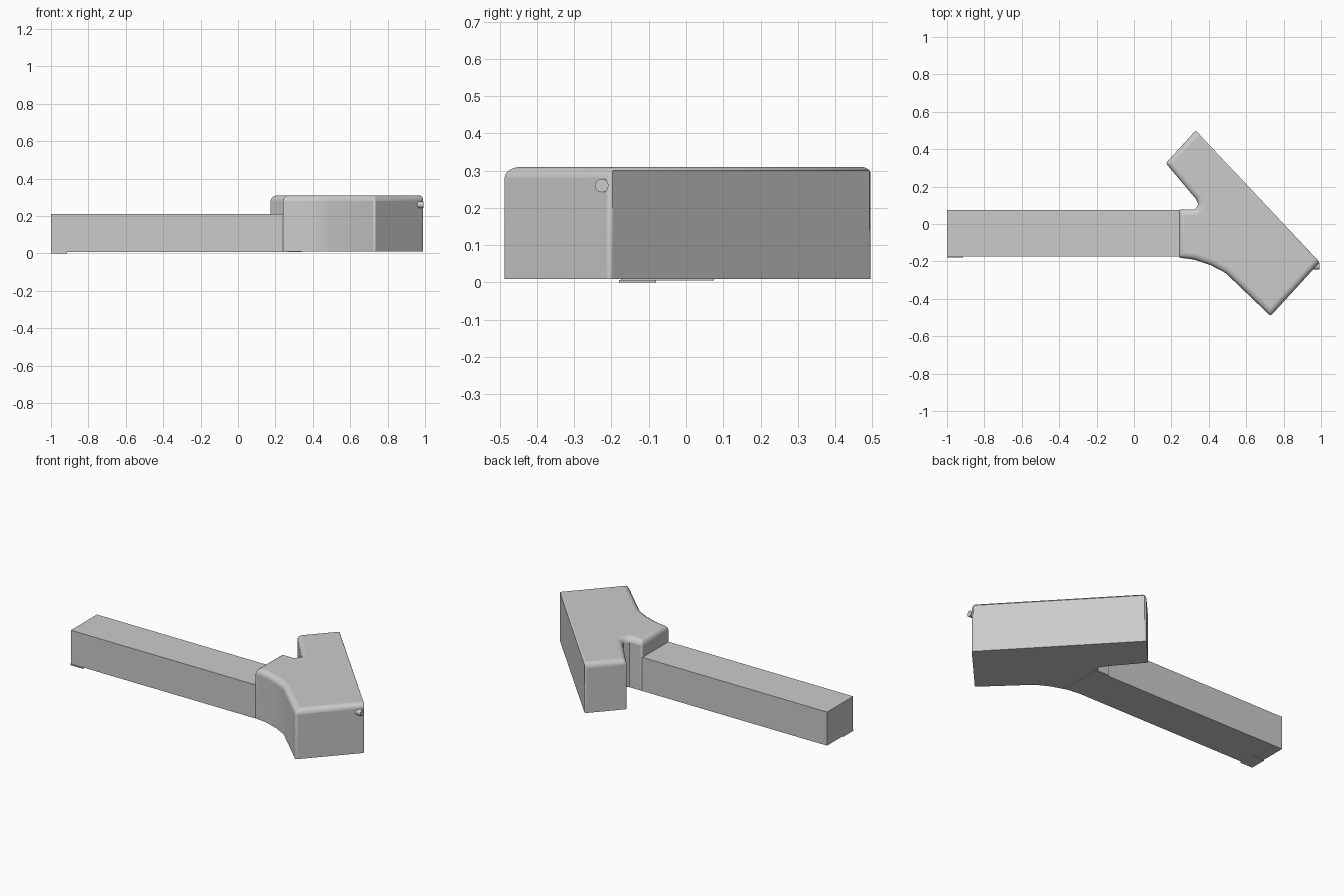
import bpy, bmesh
from mathutils import Vector

if "Cube" in bpy.data.objects:
    bpy.data.objects.remove(bpy.data.objects["Cube"])


def box(name, lo, hi):
    bm = bmesh.new()
    bmesh.ops.create_cube(bm, size=1)
    lo, hi = Vector(lo), Vector(hi)
    for v in bm.verts:
        v.co = (lo + hi) / 2 + v.co * (hi - lo)
    return finish(name, bm)


def finish(name, bm):
    bmesh.ops.recalc_face_normals(bm, faces=bm.faces)
    me = bpy.data.meshes.new(name)
    bm.to_mesh(me)
    bm.free()
    ob = bpy.data.objects.new(name, me)
    bpy.context.collection.objects.link(ob)
    return ob


# Straight square handle and the thin pad under its far end
box("handle", (-1, -0.175, 0.006), (0.34, 0.075, 0.21))
box("handle_end_pad", (-1, -0.18, 0), (-0.915, -0.08, 0.007))

# Angled head with its collar, extruded from the top-view outline
outline = [(0.33, 0.50), (0.17, 0.325), (0.33, 0.135), (0.345, 0.105),
           (0.325, 0.078), (0.24, 0.078), (0.24, -0.18), (0.32, -0.19),
           (0.41, -0.22), (0.49, -0.262), (0.73, -0.492), (0.993, -0.205)]
BASE, TOP = 0.01, 0.31
bm = bmesh.new()
low = [bm.verts.new((x, y, BASE)) for x, y in outline]
high = [bm.verts.new((x, y, TOP)) for x, y in outline]
bm.faces.new(low)
bm.faces.new(high)
n = len(outline)
for i in range(n):
    j = (i + 1) % n
    bm.faces.new((low[i], low[j], high[j], high[i]))

# Soft worn top rim; the long back edge stays nearly sharp
weight = bm.edges.layers.float.new("bevel_weight_edge")
for i in range(n):
    rim = bm.edges.get((high[i], high[(i + 1) % n]))
    rim[weight] = 0.3 if i == n - 1 else 1.0
for i in (0, 1, 5, 6, 10, 11):
    bm.edges.get((low[i], high[i]))[weight] = 0.35
head = finish("head", bm)
bev = head.modifiers.new("worn_edges", 'BEVEL')
bev.limit_method = 'WEIGHT'
bev.width = 0.036
bev.segments = 4
bpy.context.view_layer.objects.active = head
head.select_set(True)
bpy.ops.object.shade_smooth_by_angle(angle=0.6)

# Small round stud near the top of the end corner
bpy.ops.mesh.primitive_cylinder_add(vertices=20, radius=0.018, depth=0.035,
                                    location=(0.975, -0.226, 0.26),
                                    rotation=(0, 1.5708, 0))
bpy.context.object.name = "corner_stud"
bpy.ops.object.shade_smooth_by_angle(angle=0.6)
